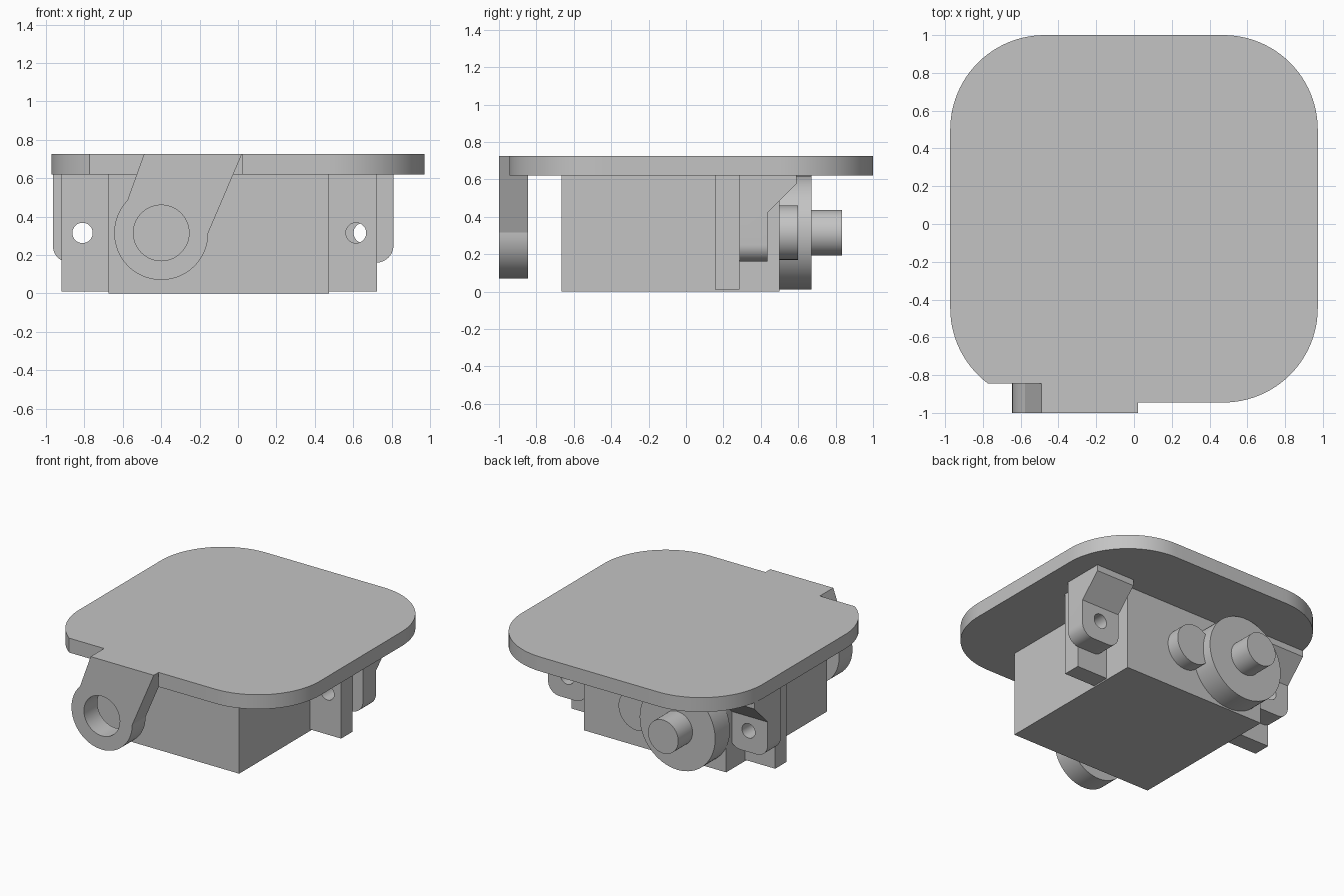
import bpy, bmesh
from math import cos, sin, radians
from mathutils import Vector

if "Cube" in bpy.data.objects:
    bpy.data.objects.remove(bpy.data.objects["Cube"])

GREY = (0.55, 0.55, 0.55, 1)
grey = bpy.data.materials.new("plain grey")
grey.use_nodes = True
grey.diffuse_color = GREY
grey.node_tree.nodes["Principled BSDF"].inputs["Base Color"].default_value = GREY


def arc(cx, cy, r, start, end, steps=24):
    """Points along a circular arc, angles in degrees."""
    angles = [radians(start + (end - start) * i / steps) for i in range(steps + 1)]
    return [(cx + r * cos(a), cy + r * sin(a)) for a in angles]


def prism(name, points, axis, lo, hi):
    """Extrude a flat outline along an axis from lo to hi."""
    place = {"x": lambda a, b: (lo, a, b),
             "y": lambda a, b: (a, lo, b),
             "z": lambda a, b: (a, b, lo)}[axis]
    bm = bmesh.new()
    face = bm.faces.new([bm.verts.new(place(a, b)) for a, b in points])
    result = bmesh.ops.extrude_face_region(bm, geom=[face])
    shift = Vector([hi - lo if axis == k else 0 for k in "xyz"])
    verts = [g for g in result["geom"] if isinstance(g, bmesh.types.BMVert)]
    bmesh.ops.translate(bm, verts=verts, vec=shift)
    bmesh.ops.recalc_face_normals(bm, faces=bm.faces[:])
    mesh = bpy.data.meshes.new(name)
    bm.to_mesh(mesh)
    bm.free()
    mesh.materials.append(grey)
    obj = bpy.data.objects.new(name, mesh)
    bpy.context.collection.objects.link(obj)
    return obj


def block(name, x0, x1, y0, y1, z0, z1):
    return prism(name, [(x0, y0), (x1, y0), (x1, y1), (x0, y1)], "z", z0, z1)


def rod(name, x, z, r, y0, y1):
    """Cylinder lying along y."""
    return prism(name, arc(x, z, r, 0, 360, 64)[:-1], "y", y0, y1)


def combine(obj, other, operation):
    """Apply a boolean and discard the second object."""
    mod = obj.modifiers.new("cut", "BOOLEAN")
    mod.operation = operation
    mod.solver = "EXACT"
    mod.object = other
    bpy.ops.object.select_all(action="DESELECT")
    bpy.context.view_layer.objects.active = obj
    obj.select_set(True)
    bpy.ops.object.modifier_apply(modifier="cut")
    bpy.data.objects.remove(other)


PLATE_Z, TOP, AXLE_Z = 0.62, 0.725, 0.315
ARM_X, ARM_BACK = -0.4, -0.845

# Rounded top plate with a stepped front corner
R = 0.5
x0, x1, y0, y1 = -0.973, 0.973, -0.945, 1.0
outline = (arc(x1 - R, y1 - R, R, 0, 90) + arc(x0 + R, y1 - R, R, 90, 180)
           + arc(x0 + R, y0 + R, R, 180, 270) + arc(x1 - R, y0 + R, R, 270, 360))
plate = prism("top_plate", outline, "z", PLATE_Z, TOP)
combine(plate, block("corner_cutter", -2, 0.02, -2, ARM_BACK, 0, 1), "DIFFERENCE")

# Body
block("body_box", -0.675, 0.475, -0.665, 0.5, 0, PLATE_Z)

# Front hanging arm with a ring end
arm = prism("front_arm",
            [(-0.49, TOP), (0.02, TOP)] + arc(ARM_X, AXLE_Z, 0.245, 0, -224, 48),
            "y", -1.0, ARM_BACK)
combine(arm, rod("arm_hole_cutter", ARM_X, AXLE_Z, 0.145, -1.2, -0.7), "DIFFERENCE")

# Rear disc, shaft and small boss
rod("rear_disc", ARM_X, AXLE_Z, 0.305, 0.5, 0.67)
rod("rear_shaft", ARM_X, AXLE_Z, 0.122, 0.66, 0.835)
rod("rear_boss", -0.02, AXLE_Z, 0.145, 0.49, 0.6)

# Side posts with drilled lugs behind them
LUG_HALF, LUG_LOW, ROUND = 0.155, 0.16, 0.09
for side, px0, px1, post_hole, lug_x in (("left", 0.475, 0.725, 0.615, 0.655),
                                         ("right", -0.92, -0.675, -0.81, -0.81)):
    post = block(side + "_post", px0, px1, 0.155, 0.285, 0.01, PLATE_Z)
    combine(post, rod("hole_cutter", post_hole, AXLE_Z, 0.053, 0.1, 0.4), "DIFFERENCE")

    a, b = lug_x - LUG_HALF, lug_x + LUG_HALF
    lug = prism(side + "_lug", [(0.285, LUG_LOW), (0.435, LUG_LOW), (0.435, 0.42),
                                (0.59, 0.575), (0.59, PLATE_Z), (0.285, PLATE_Z)],
                "x", a, b)
    shape = prism("round_cutter", [(b, 0.8), (a, 0.8)]
                  + arc(a + ROUND, LUG_LOW + ROUND, ROUND, 180, 270, 12)
                  + arc(b - ROUND, LUG_LOW + ROUND, ROUND, 270, 360, 12), "y", 0.1, 0.8)
    combine(lug, shape, "INTERSECT")
    combine(lug, rod("hole_cutter", lug_x, AXLE_Z, 0.053, 0.1, 0.8), "DIFFERENCE")

# Smooth the curved walls, keep the edges crisp
bpy.ops.object.select_all(action="DESELECT")
for obj in bpy.context.collection.objects:
    if obj.type == "MESH" and grey.name in obj.data.materials:
        obj.select_set(True)
        bpy.context.view_layer.objects.active = obj
bpy.ops.object.shade_smooth_by_angle(angle=radians(20))
